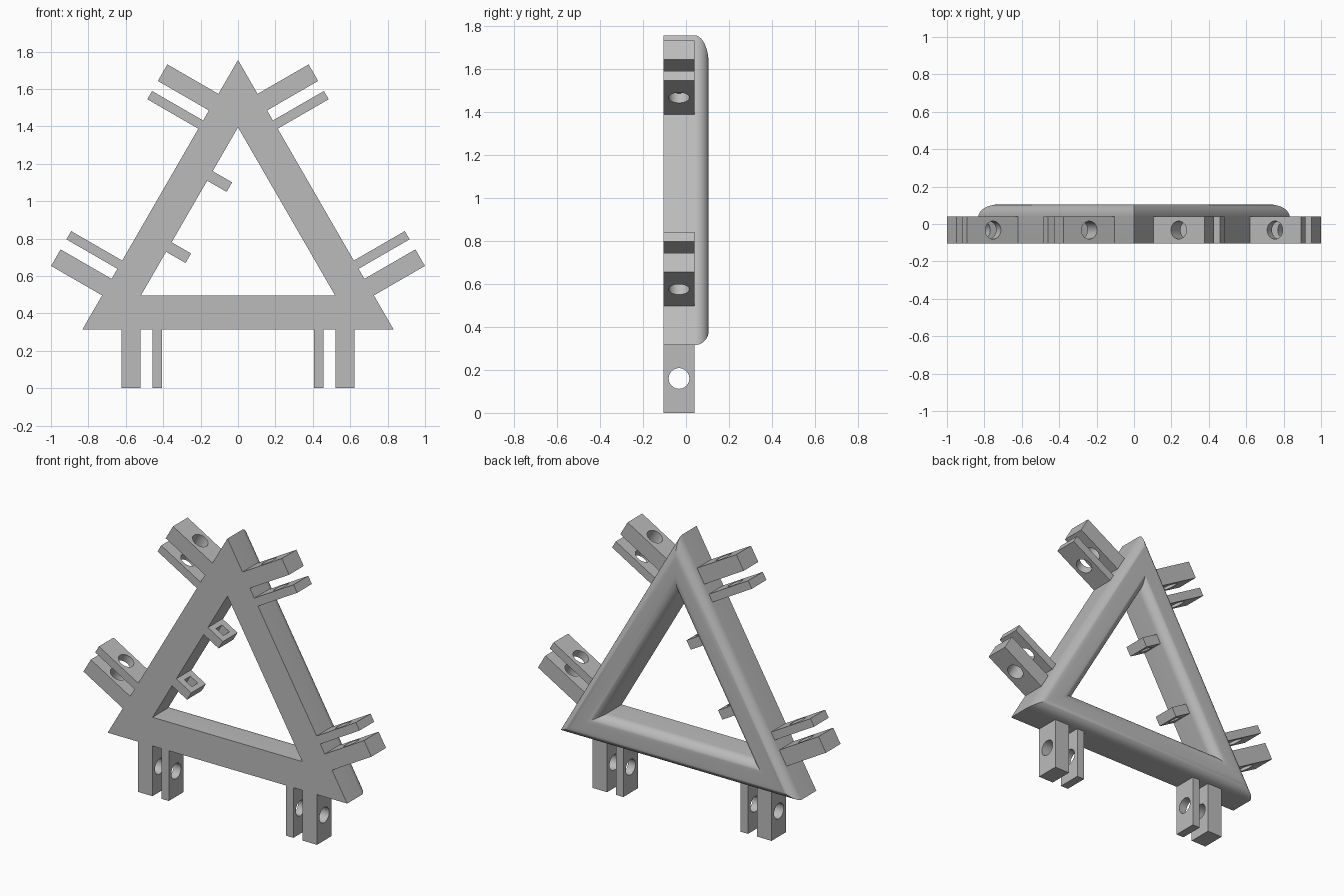
import bpy, bmesh, math
from mathutils import Matrix, Vector

cube = bpy.data.objects.get("Cube")
if cube:
    bpy.data.objects.remove(cube)

CENTER = 0.795             # height of the triangle's centre
OUTER, INNER = 0.48, 0.30  # distance from centre to outer and inner sides
TIP = 0.795                # distance from centre to lug ends
FRONT, MID, BACK = -0.105, 0.04, 0.105
ROUND = BACK - MID
AXIS_Y = (FRONT + MID) / 2

grey = bpy.data.materials.new("plain grey")
grey.use_nodes = True
grey.diffuse_color = (0.5, 0.5, 0.5, 1)
grey.node_tree.nodes["Principled BSDF"].inputs["Base Color"].default_value = (0.5, 0.5, 0.5, 1)


def make_object(name, bm):
    bmesh.ops.recalc_face_normals(bm, faces=bm.faces)
    mesh = bpy.data.meshes.new(name)
    bm.to_mesh(mesh)
    bm.free()
    mesh.materials.append(grey)
    obj = bpy.data.objects.new(name, mesh)
    bpy.context.collection.objects.link(obj)
    return obj


def smooth(obj):
    bpy.ops.object.select_all(action="DESELECT")
    obj.select_set(True)
    bpy.context.view_layer.objects.active = obj
    bpy.ops.object.shade_smooth_by_angle(angle=math.radians(30))


def box(bm, low, high):
    low, high = Vector(low), Vector(high)
    place = Matrix.Translation((low + high) / 2) @ Matrix.Diagonal((high - low).to_4d())
    bmesh.ops.create_cube(bm, size=1, matrix=place)


def drilled_block(name, t0, t1, n0, n1, side, hole_n, square):
    """Block on one side of the triangle, with a hole running along that side."""
    bm = bmesh.new()
    box(bm, (t0, FRONT, -n1), (t1, MID, -n0))
    block = make_object(name, bm)
    bm = bmesh.new()
    middle = Vector(((t0 + t1) / 2, AXIS_Y, -hole_n))
    if square:
        half = Vector((0.1, 0.03, 0.03))
        box(bm, middle - half, middle + half)
    else:
        turn = Matrix.Rotation(math.pi / 2, 4, "Y")
        bmesh.ops.create_cone(bm, cap_ends=True, segments=40, radius1=0.048, radius2=0.048,
                              depth=0.2, matrix=Matrix.Translation(middle) @ turn)
    cutter = make_object("hole_cutter", bm)
    cutter.hide_render = True
    cut = block.modifiers.new("hole", "BOOLEAN")
    cut.operation, cut.solver, cut.object = "DIFFERENCE", "EXACT", cutter
    bpy.context.view_layer.update()
    graph = bpy.context.evaluated_depsgraph_get()
    mesh = bpy.data.meshes.new_from_object(block.evaluated_get(graph))
    block.modifiers.clear()
    block.data = mesh
    bpy.data.objects.remove(cutter)
    turn = Matrix.Rotation(math.radians(120 * side), 4, "Y")
    mesh.transform(Matrix.Translation((0, 0, CENTER)) @ turn)
    smooth(block)


# Triangular frame: flat front, rounded back edges, mitred corners
profile = [(INNER, FRONT), (OUTER, FRONT)]
STEPS = 10
arc = [(math.cos(a), math.sin(a)) for a in (i * math.pi / 2 / STEPS for i in range(STEPS + 1))]
profile += [(OUTER - ROUND + ROUND * c, MID + ROUND * s) for c, s in arc]
profile += [(INNER + ROUND - ROUND * c, MID + ROUND * s) for c, s in reversed(arc)]

bm = bmesh.new()
rings = []
for corner in range(3):
    a = math.radians(90 + 120 * corner)
    rings.append([bm.verts.new((2 * d * math.cos(a), y, CENTER + 2 * d * math.sin(a)))
                  for d, y in profile])
for k in range(3):
    here, there = rings[k], rings[(k + 1) % 3]
    for i in range(len(profile)):
        j = (i + 1) % len(profile)
        bm.faces.new((here[i], here[j], there[j], there[i]))
smooth(make_object("triangle_frame", bm))

# Hinge lugs: a thick and a thin one near both ends of every side
for side, label in enumerate(("bottom", "right", "left")):
    for sign, end in ((-1, "first"), (1, "second")):
        for kind, a, b in (("thick", 0.52, 0.622), ("thin", 0.407, 0.458)):
            t0, t1 = sorted((sign * a, sign * b))
            drilled_block(f"{label}_{end}_{kind}_lug", t0, t1, OUTER, TIP, side, 0.635, False)

# Inner tabs with square holes, on the inside of the -x bar
for sign, end in ((-1, "lower"), (1, "upper")):
    t0, t1 = sorted((sign * 0.19, sign * 0.249))
    drilled_block(f"{end}_inner_tab", t0, t1, 0.18, INNER, 1, 0.24, True)
